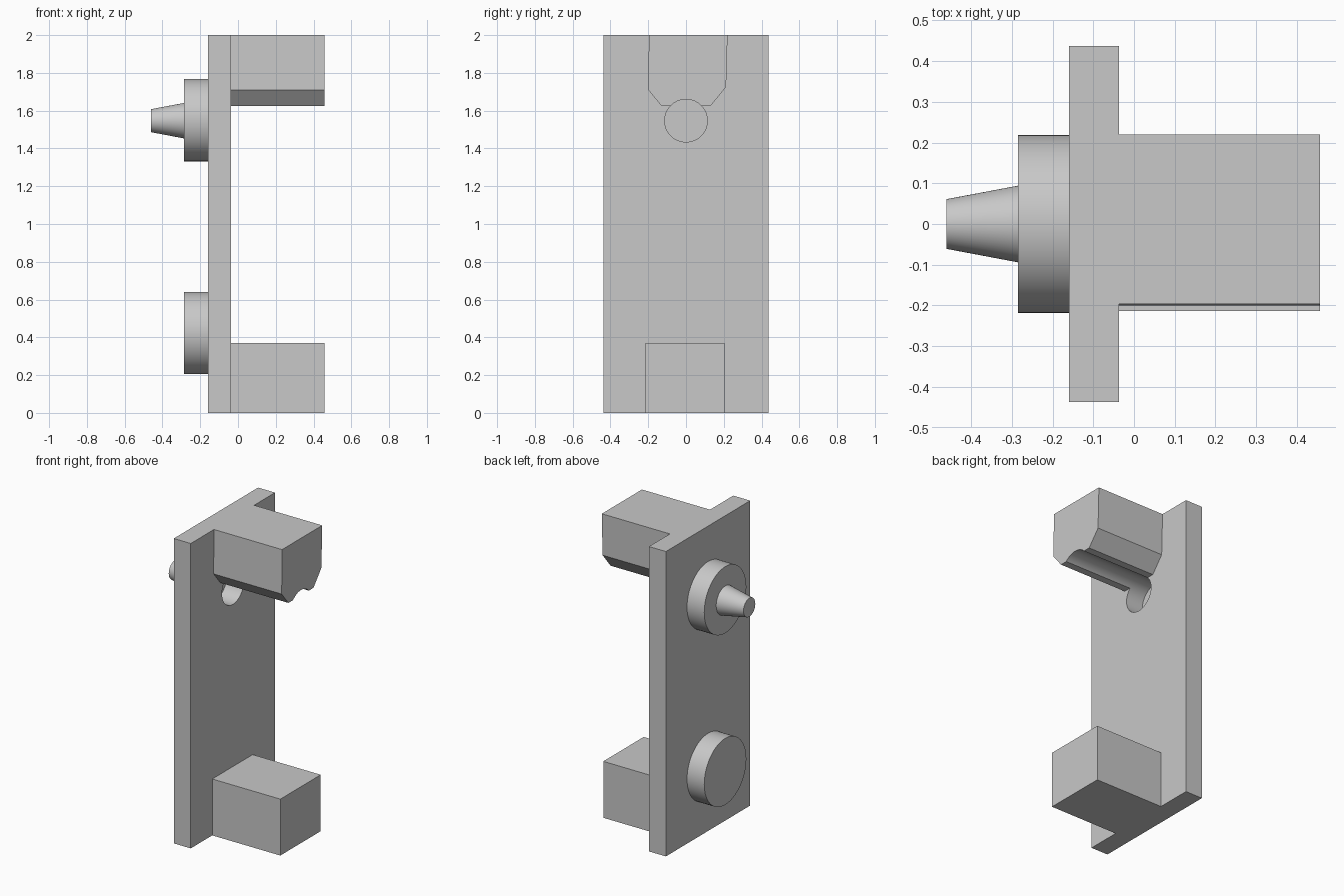
import bpy, bmesh
from math import pi, radians
from mathutils import Matrix

cube = bpy.data.objects.get("Cube")
if cube:
    bpy.data.objects.remove(cube, do_unlink=True)

grey = bpy.data.materials.new("light grey")
grey.use_nodes = True
colour = (0.58, 0.58, 0.58, 1)
grey.diffuse_color = colour
grey.node_tree.nodes["Principled BSDF"].inputs["Base Color"].default_value = colour


def finish(name, bm):
    bmesh.ops.recalc_face_normals(bm, faces=bm.faces)
    mesh = bpy.data.meshes.new(name)
    bm.to_mesh(mesh)
    bm.free()
    mesh.materials.append(grey)
    obj = bpy.data.objects.new(name, mesh)
    bpy.context.collection.objects.link(obj)
    return obj


def extrude_x(name, profile, x0, x1):
    """Prism along x from a (y, z) outline."""
    bm = bmesh.new()
    face = bm.faces.new([bm.verts.new((x0, y, z)) for y, z in profile])
    out = bmesh.ops.extrude_face_region(bm, geom=[face])
    moved = [v for v in out["geom"] if isinstance(v, bmesh.types.BMVert)]
    bmesh.ops.translate(bm, verts=moved, vec=(x1 - x0, 0, 0))
    return finish(name, bm)


def round_x(name, x0, x1, r0, r1, z):
    """Cylinder or cone along x, with radius r0 at x0 and r1 at x1."""
    bm = bmesh.new()
    place = Matrix.Translation(((x0 + x1) / 2, 0, z)) @ Matrix.Rotation(pi / 2, 4, "Y")
    bmesh.ops.create_cone(bm, cap_ends=True, segments=64, radius1=r0, radius2=r1,
                          depth=x1 - x0, matrix=place)
    return finish(name, bm)


def smooth(obj):
    bpy.ops.object.select_all(action="DESELECT")
    obj.select_set(True)
    bpy.context.view_layer.objects.active = obj
    bpy.ops.object.shade_smooth_by_angle(angle=radians(30))


def rect(y0, y1, z0, z1):
    return [(y0, z0), (y1, z0), (y1, z1), (y0, z1)]


BACK, FACE, END = -0.16, -0.037, 0.457
HOLE_Z = 1.547

# Upright plate and the two projecting blocks
plate = extrude_x("back_plate", rect(-0.437, 0.437, 0, 2), BACK, FACE)
lower = extrude_x("lower_block", rect(-0.214, 0.205, 0, 0.37), FACE, END)
upper = extrude_x("upper_block", [(-0.196, 2), (-0.2, 1.71), (-0.13, 1.625),
                                  (0.13, 1.625), (0.212, 1.725), (0.22, 2)], FACE, END)

# Round hole through the plate, continuing as a groove under the upper block
cutter = round_x("hole_cutter", BACK - 0.05, END + 0.05, 0.113, 0.113, HOLE_Z)
cutter.hide_render = True
for obj in (plate, upper):
    cut = obj.modifiers.new("hole", "BOOLEAN")
    cut.operation = "DIFFERENCE"
    cut.solver = "EXACT"
    cut.object = cutter
    bpy.context.view_layer.objects.active = obj
    bpy.ops.object.modifier_apply(modifier=cut.name)
bpy.data.objects.remove(cutter, do_unlink=True)

# Round bosses on the other side, the upper one with a tapered pin
discs = [round_x(name, -0.285, BACK, 0.218, 0.218, z)
         for name, z in (("upper_disc", 1.55), ("lower_disc", 0.423))]
pin = round_x("tapered_pin", -0.46, -0.285, 0.061, 0.094, HOLE_Z)

for obj in [plate, upper, pin] + discs:
    smooth(obj)
